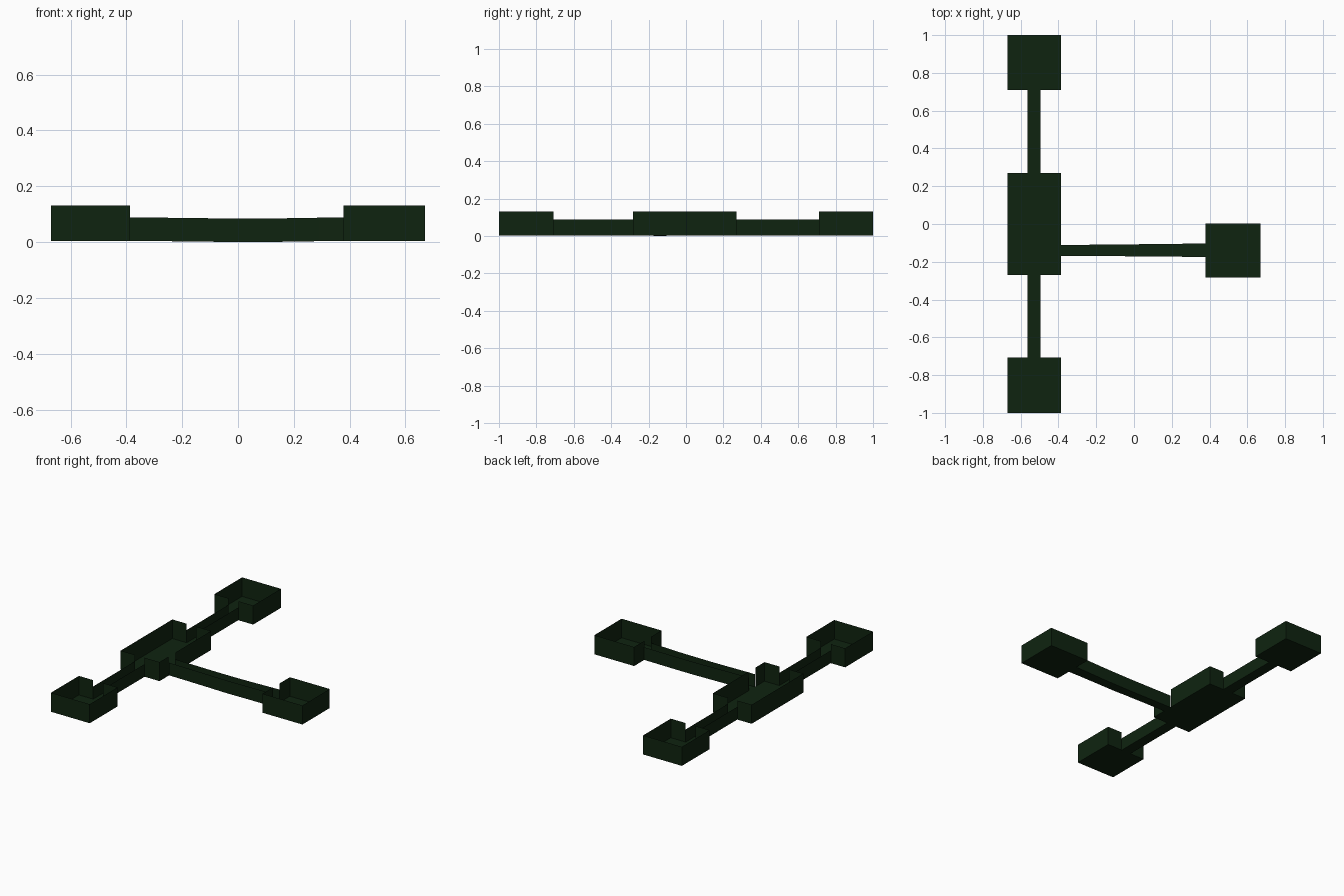
import bpy, bmesh

if "Cube" in bpy.data.objects:
    bpy.data.objects.remove(bpy.data.objects["Cube"])

# One dark green colour for the whole model
green = bpy.data.materials.new("dark green")
green.diffuse_color = (0.0048, 0.0175, 0.0052, 1)
green.use_nodes = True
green.node_tree.nodes["Principled BSDF"].inputs["Base Color"].default_value = green.diffuse_color

Z0, ROOM_TOP, HALL_TOP = 0.004, 0.13, 0.088
HALF = 0.035  # half width of doors and corridors


def finish(bm, name):
    mesh = bpy.data.meshes.new(name)
    bm.to_mesh(mesh)
    bm.free()
    mesh.materials.append(green)
    obj = bpy.data.objects.new(name, mesh)
    bpy.context.collection.objects.link(obj)
    return obj


def quad(bm, *pts):
    bm.faces.new([bm.verts.new(p) for p in pts])


def wall(bm, a, b, door=None):
    """Upright sheet from a to b; door is a (start, end) fraction left open."""
    spans = [(0, 1)] if door is None else [(0, door[0]), (door[1], 1)]
    for s, e in spans:
        p = [a[i] + (b[i] - a[i]) * s for i in (0, 1)]
        q = [a[i] + (b[i] - a[i]) * e for i in (0, 1)]
        quad(bm, (*p, Z0), (*q, Z0), (*q, ROOM_TOP), (*p, ROOM_TOP))


def room(name, x0, x1, y0, y1, doors):
    """Open-topped room; doors maps a side to the door centre coordinate."""
    bm = bmesh.new()
    quad(bm, (x0, y0, Z0), (x1, y0, Z0), (x1, y1, Z0), (x0, y1, Z0))
    c = [(x0, y0), (x1, y0), (x1, y1), (x0, y1)]
    for i, side in enumerate(("front", "right", "back", "left")):
        a, b = c[i], c[(i + 1) % 4]
        door = None
        if side in doors:
            axis = i % 2
            f = (doors[side] - a[axis]) / (b[axis] - a[axis])
            w = HALF / abs(b[axis] - a[axis])
            door = (f - w, f + w)
        wall(bm, a, b, door)
    bmesh.ops.remove_doubles(bm, verts=bm.verts, dist=1e-5)
    return finish(bm, name)


def corridor(name, sections):
    """Open channel lofted through U-shaped sections (left, right, bottom, top)."""
    bm = bmesh.new()
    rows = []
    for (lx, ly), (rx, ry), zb, zt in sections:
        rows.append([bm.verts.new(p) for p in
                     ((lx, ly, zt), (lx, ly, zb), (rx, ry, zb), (rx, ry, zt))])
    for r, s in zip(rows, rows[1:]):
        for k in range(3):
            bm.faces.new((r[k], r[k + 1], s[k + 1], s[k]))
    return finish(bm, name)


# Rooms
XL, XR, XC, YC = -0.67, -0.386, -0.53, -0.14
room("middle_room", XL, XR, -0.27, 0.27, {"front": XC, "back": XC, "right": YC})
room("back_room", XL, XR, 0.71, 1.0, {"front": XC})
room("front_room", XL, XR, -1.0, -0.708, {"back": XC})
room("side_room", 0.378, 0.67, -0.283, 0.003, {"left": YC})

# Straight corridors
for name, ya, yb in (("back_corridor", 0.27, 0.71), ("front_corridor", -0.27, -0.708)):
    corridor(name, [((XC - HALF, y), (XC + HALF, y), Z0, HALL_TOP) for y in (ya, yb)])

# Sagging side corridor, widening slightly towards the far room
path = [(XR, -0.110, -0.170, 0.004), (-0.26, -0.110, -0.170, 0.003),
        (-0.10, -0.109, -0.170, 0.001), (0.04, -0.107, -0.172, 0.0),
        (0.17, -0.106, -0.172, 0.001), (0.29, -0.104, -0.174, 0.003),
        (0.378, -0.103, -0.176, 0.004)]
corridor("side_corridor", [((x, ya), (x, yb), z, z + 0.084) for x, ya, yb, z in path])
